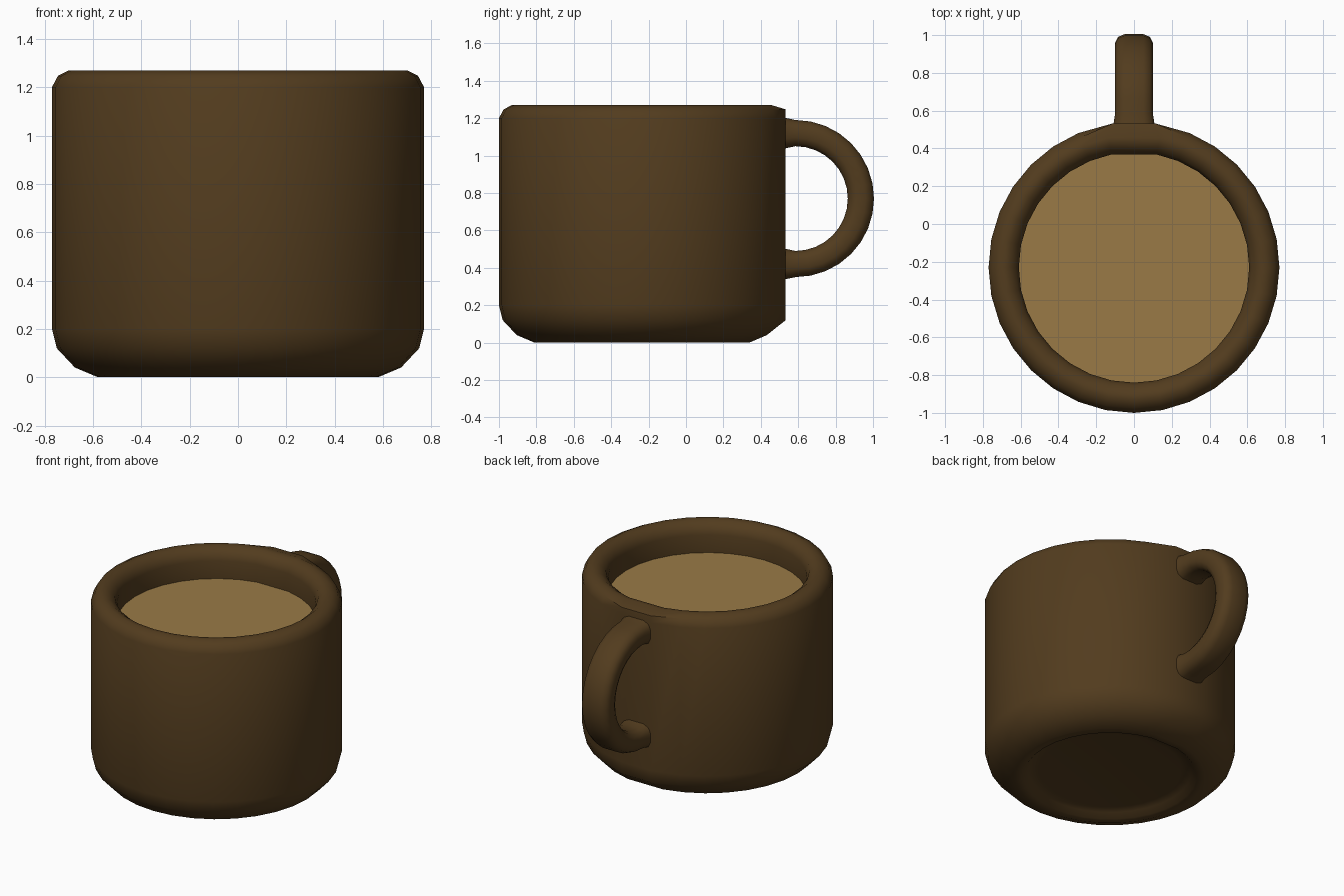
import bpy, bmesh
from math import sin, cos, pi, radians

if "Cube" in bpy.data.objects:
    bpy.data.objects.remove(bpy.data.objects["Cube"])

CY = -0.23   # centre of the cup body in y


def material(name, rgb):
    m = bpy.data.materials.new(name)
    m.diffuse_color = (*rgb, 1)
    m.use_nodes = True
    m.node_tree.nodes["Principled BSDF"].inputs["Base Color"].default_value = m.diffuse_color
    return m


def finish(name, bm, mat, angle):
    bmesh.ops.recalc_face_normals(bm, faces=bm.faces)
    me = bpy.data.meshes.new(name)
    bm.to_mesh(me)
    bm.free()
    ob = bpy.data.objects.new(name, me)
    bpy.context.collection.objects.link(ob)
    me.materials.append(mat)
    bpy.ops.object.select_all(action='DESELECT')
    ob.select_set(True)
    bpy.context.view_layer.objects.active = ob
    bpy.ops.object.shade_smooth_by_angle(angle=radians(angle))
    return ob


def bridge(bm, a, b):
    n = len(a)
    for i in range(n):
        j = (i + 1) % n
        bm.faces.new((a[i], a[j], b[j], b[i]))


def cup_ring(r, z):
    # 32-sided ring, without the back vertex: a flat for the handle
    pts = []
    for i in range(1, 32):
        a = pi / 2 + i * 2 * pi / 32
        x, y = r * cos(a), CY + r * sin(a)
        if r > 0.72 and i in (1, 31):
            x, y = (-0.11 if i == 1 else 0.11), 0.533
        pts.append((x, y, z))
    return pts


brown = material("brown_glaze", (0.085, 0.045, 0.013))
coffee = material("milky_coffee", (0.32, 0.195, 0.062))

# Cup body: foot recess, rounded base, straight wall, rounded rim, inner wall
profile = [(0.44, 0.04), (0.50, 0.03), (0.53, 0.0), (0.58, 0.0), (0.675, 0.04),
           (0.75, 0.12), (0.77, 0.20), (0.77, 1.20), (0.745, 1.247),
           (0.70, 1.27), (0.665, 1.265), (0.625, 1.235), (0.61, 1.19), (0.61, 1.07)]
bm = bmesh.new()
rings = [[bm.verts.new(p) for p in cup_ring(r, z)] for r, z in profile]
for a, b in zip(rings, rings[1:]):
    bridge(bm, a, b)
bm.faces.new(rings[0])
finish("cup_body", bm, brown, 50)

# Drink surface filling the inner ring
bm = bmesh.new()
bm.faces.new([bm.verts.new(p) for p in cup_ring(0.61, 1.07)])
drink = finish("drink_surface", bm, coffee, 30)

# Handle: rounded section swept round a half circle, flared at the wall
quarter = [(0.10, 0.025), (0.085, 0.055), (0.05, 0.07)]
half = quarter + [(-x, t) for x, t in reversed(quarter)]
section = half + [(-x, -t) for x, t in half]
HY, HZ, R = 0.585, 0.77, 0.35
path = [(0.52, HZ + R, pi / 2, 1.2), (0.545, HZ + R, pi / 2, 1.12)]
path += [(HY + R * cos(a), HZ + R * sin(a), a, 1.0)
         for a in (pi / 2 - i * pi / 16 for i in range(17))]
path += [(0.545, HZ - R, -pi / 2, 1.12), (0.52, HZ - R, -pi / 2, 1.2)]
bm = bmesh.new()
rings = [[bm.verts.new((x * (1 + (s - 1) * 0.5), y + t * s * cos(a), z + t * s * sin(a)))
          for x, t in section] for y, z, a, s in path]
for a, b in zip(rings, rings[1:]):
    bridge(bm, a, b)
finish("handle", bm, brown, 50)

# Drink faces upward
if drink.data.polygons[0].normal.z < 0:
    drink.data.flip_normals()
